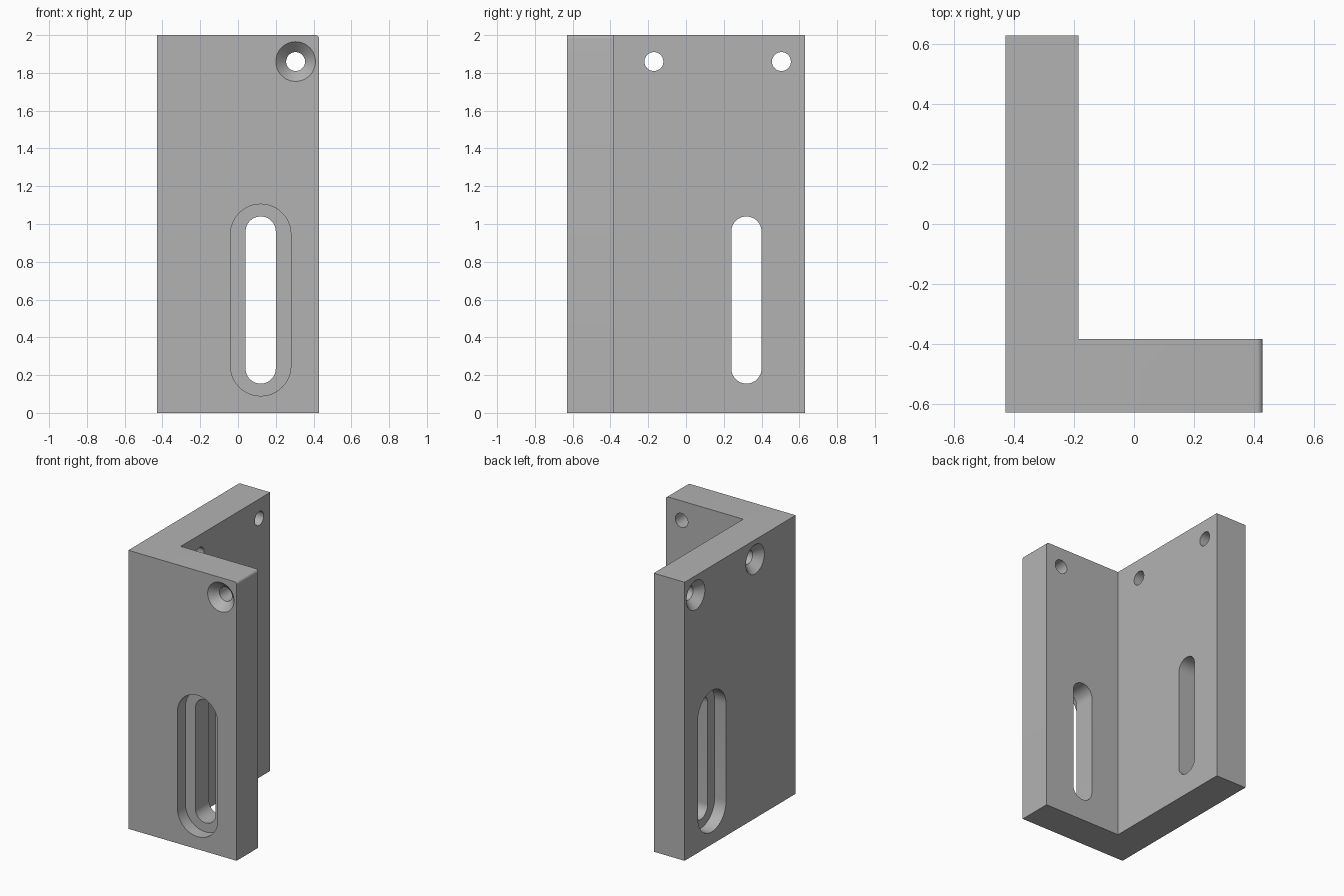
import bpy, bmesh, math

cube = bpy.data.objects.get("Cube")
if cube:
    bpy.data.objects.remove(cube, do_unlink=True)

X, Y, H = 0.43, 0.63, 2.0      # half width, half depth, height
T = 0.245                      # wall thickness
SIDES = 24                     # segments per half circle

metal = bpy.data.materials.new("grey_metal")
metal.use_nodes = True
grey = (0.45, 0.45, 0.45, 1)
metal.diffuse_color = grey
metal.node_tree.nodes["Principled BSDF"].inputs["Base Color"].default_value = grey


def make_object(name, bm):
    bmesh.ops.recalc_face_normals(bm, faces=bm.faces)
    mesh = bpy.data.meshes.new(name)
    bm.to_mesh(mesh)
    bm.free()
    obj = bpy.data.objects.new(name, mesh)
    bpy.context.collection.objects.link(obj)
    mesh.materials.append(metal)
    return obj


def on_front(u, d, z):
    return (u, d - Y, z)


def on_side(u, d, z):
    return (d - X, u, z)


def cutter(name, place, u, rings):
    """Loft rounded outlines, each given as depth, radius, low and high centre."""
    bm = bmesh.new()
    loops = []
    for depth, r, low, high in rings:
        loop = []
        for centre, start in ((high, 0), (low, math.pi)):
            # a plain circle must not repeat the points where its halves meet
            count = SIDES if low == high else SIDES + 1
            for i in range(count):
                a = start + math.pi * i / SIDES
                loop.append(bm.verts.new(place(u + r * math.cos(a), depth, centre + r * math.sin(a))))
        loops.append(loop)
    for a, b in zip(loops, loops[1:]):
        for i in range(len(a)):
            j = (i + 1) % len(a)
            bm.faces.new((a[i], a[j], b[j], b[i]))
    bm.faces.new(loops[0])
    bm.faces.new(loops[-1])
    obj = make_object(name, bm)
    obj.hide_render = True
    return obj


# L-shaped body
bm = bmesh.new()
outline = [(-X, -Y), (X, -Y), (X, T - Y), (T - X, T - Y), (T - X, Y), (-X, Y)]
base = bm.faces.new([bm.verts.new((x, y, 0)) for x, y in outline])
top = bmesh.ops.extrude_face_region(bm, geom=[base])["geom"]
bmesh.ops.translate(bm, vec=(0, 0, H), verts=[v for v in top if isinstance(v, bmesh.types.BMVert)])
# small rounding on the free top corner of the front wall
corner = [e for e in bm.edges if all(v.co.x > X - 0.01 and v.co.z > H - 0.01 for v in e.verts)]
bmesh.ops.bevel(bm, geom=corner, offset=0.02, segments=5, profile=0.5, affect='EDGES')
bracket = make_object("angle_bracket", bm)

# Stepped slots and countersunk screw holes, all entered from the outer faces
through = T + 0.05
slot = [(-0.02, 0.16, 0.25, 0.945), (0.09, 0.16, 0.25, 0.945),
        (0.09, 0.08, 0.235, 0.96), (through, 0.08, 0.235, 0.96)]
hole = [(-0.02, 0.125, 1.86, 1.86), (0.055, 0.05, 1.86, 1.86), (through, 0.05, 1.86, 1.86)]
cutters = [
    cutter("front_slot_cutter", on_front, 0.12, slot),
    cutter("side_slot_cutter", on_side, 0.32, slot),
    cutter("front_hole_cutter", on_front, 0.305, hole),
    cutter("side_hole_cutter_inner", on_side, -0.17, hole),
    cutter("side_hole_cutter_outer", on_side, 0.505, hole),
]

bpy.ops.object.select_all(action='DESELECT')
bpy.context.view_layer.objects.active = bracket
bracket.select_set(True)
for c in cutters:
    mod = bracket.modifiers.new(c.name, 'BOOLEAN')
    mod.operation = 'DIFFERENCE'
    mod.solver = 'EXACT'
    mod.object = c
    bpy.ops.object.modifier_apply(modifier=mod.name)
    bpy.data.objects.remove(c, do_unlink=True)

bpy.ops.object.shade_smooth_by_angle(angle=math.radians(30))
